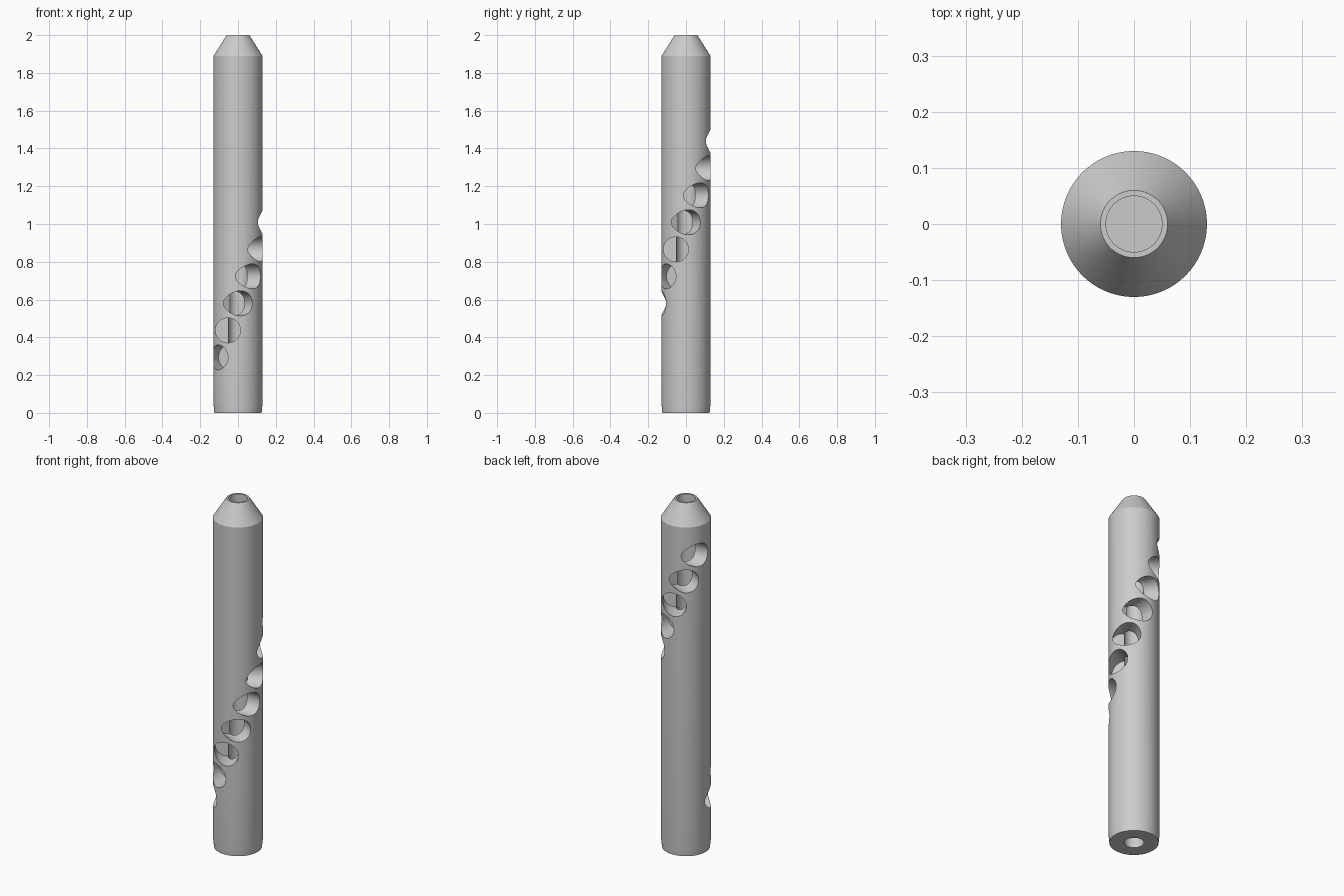
import bpy, bmesh, math
from mathutils import Matrix, Vector

cube = bpy.data.objects.get("Cube")
if cube:
    bpy.data.objects.remove(cube, do_unlink=True)

SEGMENTS = 96
BORE = 0.05
HOLE_RADIUS = 0.066
HOLE_OFFSET = 0.053     # sideways shift of each hole from the tube axis
HOLE_DEPTH = 0.3
HOLE_COUNT = 11

grey = bpy.data.materials.new("light_grey")
grey.use_nodes = True
colour = (0.6, 0.6, 0.6, 1)
grey.diffuse_color = colour
grey.node_tree.nodes["Principled BSDF"].inputs["Base Color"].default_value = colour


def make_object(name, bm):
    bmesh.ops.recalc_face_normals(bm, faces=bm.faces)
    mesh = bpy.data.meshes.new(name)
    bm.to_mesh(mesh)
    bm.free()
    mesh.materials.append(grey)
    obj = bpy.data.objects.new(name, mesh)
    bpy.context.collection.objects.link(obj)
    return obj


# Tube: lathed profile with a bore from each end and a thin web between them
profile = [(0, 0.12), (BORE, 0.12), (BORE, 0), (0.125, 0), (0.13, 0.05),
           (0.13, 1.89), (0.06, 2), (BORE, 2), (BORE, 0.16), (0, 0.16)]
bm = bmesh.new()
verts = [bm.verts.new((r, 0, z)) for r, z in profile]
edges = [bm.edges.new(pair) for pair in zip(verts, verts[1:])]
bmesh.ops.spin(bm, geom=verts + edges, cent=(0, 0, 0), axis=(0, 0, 1),
               angle=math.tau, steps=SEGMENTS, use_merge=True)
bmesh.ops.remove_doubles(bm, verts=bm.verts, dist=0.0001)
tube = make_object("tube", bm)

# Side holes: off-centre blind drillings climbing in a spiral
bm = bmesh.new()
for i in range(HOLE_COUNT):
    turn = Matrix.Rotation(math.radians(30 * i - 120), 4, "Z")
    place = Matrix.Translation(Vector((HOLE_DEPTH / 2, -HOLE_OFFSET, 0.294 + 0.143 * i)))
    lay_down = Matrix.Rotation(math.pi / 2, 4, "Y")
    bmesh.ops.create_cone(bm, cap_ends=True, segments=48, radius1=HOLE_RADIUS,
                          radius2=HOLE_RADIUS, depth=HOLE_DEPTH,
                          matrix=turn @ place @ lay_down)
cutter = make_object("hole_cutter", bm)
cutter.hide_render = True

cut = tube.modifiers.new("side_holes", "BOOLEAN")
cut.operation = "DIFFERENCE"
cut.solver = "EXACT"
cut.object = cutter
bpy.ops.object.select_all(action="DESELECT")
tube.select_set(True)
bpy.context.view_layer.objects.active = tube
bpy.ops.object.modifier_apply(modifier=cut.name)
bpy.data.objects.remove(cutter, do_unlink=True)

# Smooth walls with crisp rims
bpy.ops.object.shade_smooth_by_angle(angle=math.radians(30))
